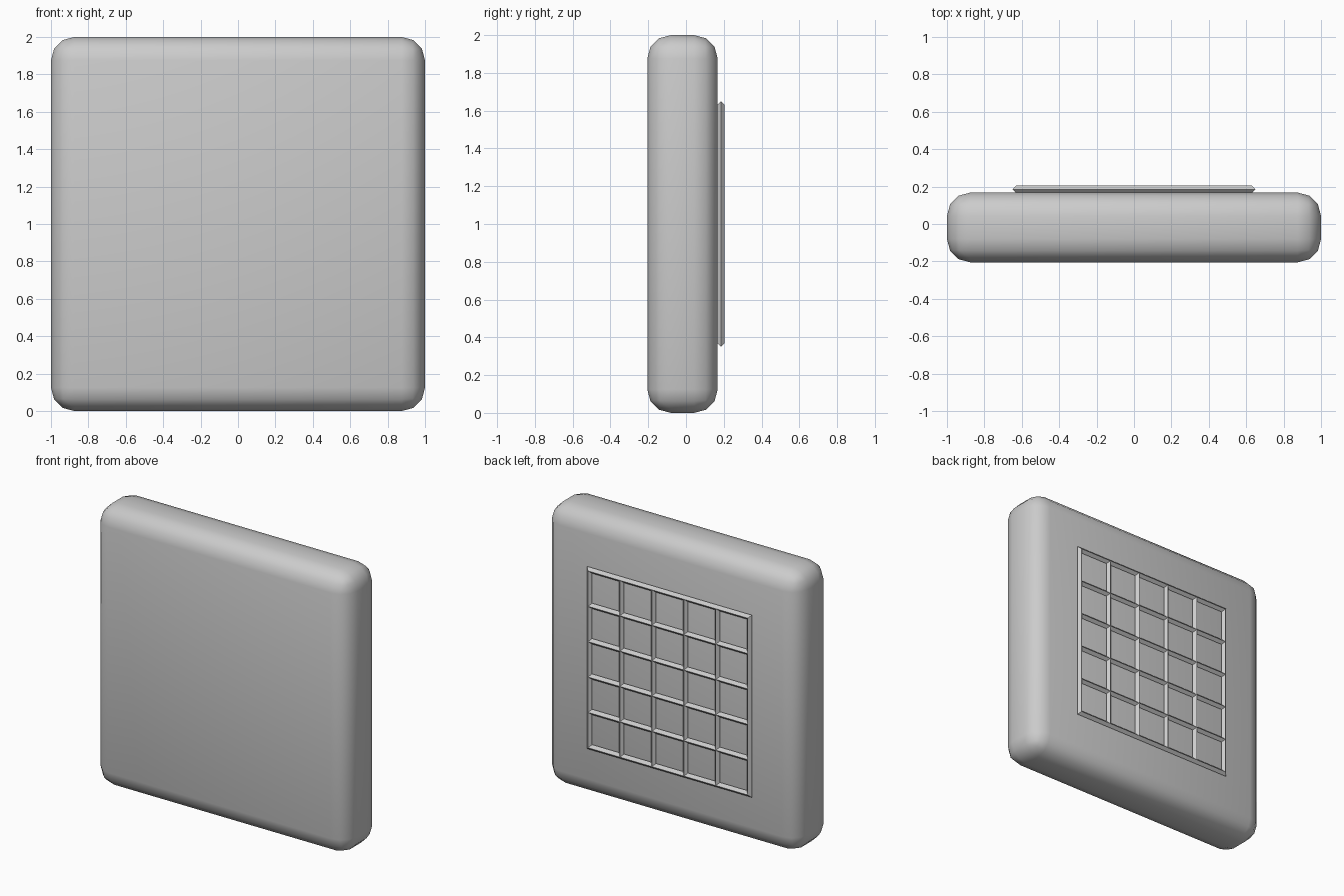
import bpy
import math

if "Cube" in bpy.data.objects:
    bpy.data.objects.remove(bpy.data.objects["Cube"], do_unlink=True)

# One plain grey for everything
grey = bpy.data.materials.new("light_grey")
grey.use_nodes = True
colour = (0.6, 0.6, 0.6, 1)
grey.diffuse_color = colour
grey.node_tree.nodes["Principled BSDF"].inputs["Base Color"].default_value = colour

FRONT, BACK = -0.205, 0.168

# Rounded square slab
bpy.ops.mesh.primitive_cube_add(size=1, location=(0, (FRONT + BACK) / 2, 1))
slab = bpy.context.object
slab.name = "rounded_slab"
slab.scale = (2, BACK - FRONT, 2)
bpy.ops.object.transform_apply(location=False, rotation=False, scale=True)
bevel = slab.modifiers.new("rounded_edges", "BEVEL")
bevel.width = 0.125
bevel.segments = 3
bpy.ops.object.modifier_apply(modifier=bevel.name)
bpy.ops.object.shade_smooth()
slab.data.materials.append(grey)

# Five by five lattice of diamond-section bars on the back
bpy.ops.mesh.primitive_grid_add(x_subdivisions=5, y_subdivisions=5, size=1.26,
                                location=(0, 0.185, 1),
                                rotation=(-math.pi / 2, 0, 0))
lattice = bpy.context.object
lattice.name = "back_lattice"
wire = lattice.modifiers.new("bars", "WIREFRAME")
wire.thickness = 0.04
wire.use_boundary = True
wire.use_even_offset = True
wire.use_replace = True
bpy.ops.object.modifier_apply(modifier=wire.name)
bpy.ops.object.shade_flat()
lattice.data.materials.append(grey)
